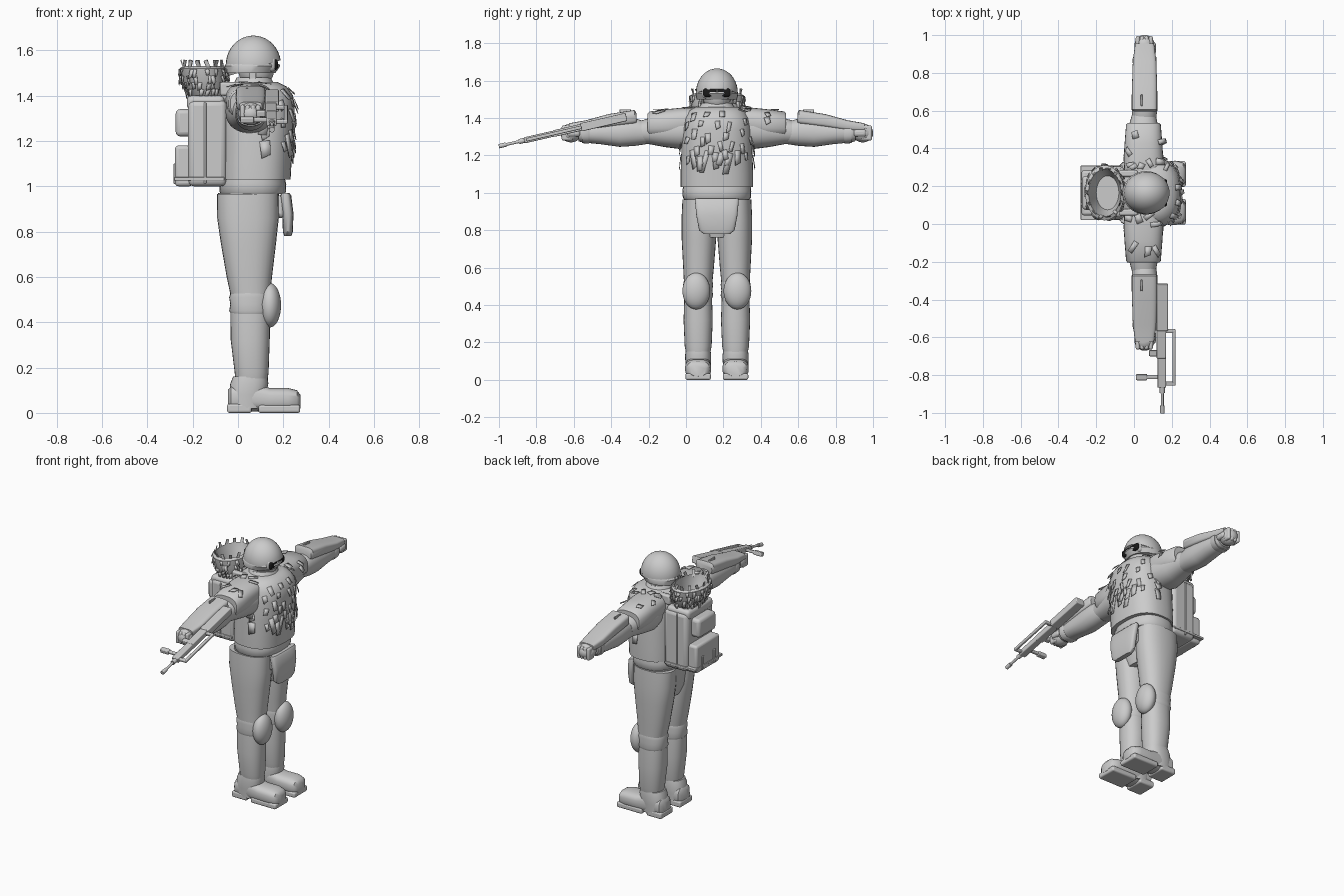
import bpy, bmesh, math, random
from mathutils import Vector, Matrix, Euler
from mathutils.bvhtree import BVHTree

# All sizes below are in hundredths of a unit; side offsets are measured from the body axis.
random.seed(4)
UNIT = 0.01
AXIS_Y = 16.5

old = bpy.data.objects.get("Cube")
if old:
    bpy.data.objects.remove(old)


def make_material(name, colour):
    mat = bpy.data.materials.new(name)
    mat.use_nodes = True
    mat.diffuse_color = colour
    mat.node_tree.nodes["Principled BSDF"].inputs["Base Color"].default_value = colour
    return mat


GREY = make_material("light grey", (0.6, 0.6, 0.6, 1))
BLACK = make_material("lens black", (0.01, 0.01, 0.01, 1))


def finish(name, bm, mat=GREY, bevel=0, matrix=None):
    """Turn a bmesh in hundredths into a shaded object."""
    bmesh.ops.recalc_face_normals(bm, faces=bm.faces)
    if matrix:
        bm.transform(matrix)
    bm.transform(Matrix.Scale(UNIT, 4))
    mesh = bpy.data.meshes.new(name)
    bm.to_mesh(mesh)
    bm.free()
    mesh.materials.append(mat)
    obj = bpy.data.objects.new(name, mesh)
    bpy.context.collection.objects.link(obj)
    if bevel:
        mod = obj.modifiers.new("Rounded edges", "BEVEL")
        mod.width, mod.segments = bevel * UNIT, 3
    bpy.ops.object.select_all(action="DESELECT")
    obj.select_set(True)
    bpy.context.view_layer.objects.active = obj
    bpy.ops.object.shade_smooth_by_angle(angle=math.radians(40))
    return obj


def loft(name, axis, sections, power=2.0, side=1, mat=GREY, matrix=None, count=28):
    """Sections are (position, centre a, centre b, radius a, radius b)."""
    bm = bmesh.new()
    rings = []
    for pos, ca, cb, ra, rb in sections:
        ring = []
        for i in range(count):
            t = math.tau * i / count
            c, s = math.cos(t), math.sin(t)
            a = ca + ra * math.copysign(abs(c) ** (2 / power), c)
            b = cb + rb * math.copysign(abs(s) ** (2 / power), s)
            x, y, z = {"x": (pos, a, b), "y": (a, pos, b), "z": (a, b, pos)}[axis]
            ring.append(bm.verts.new((x, AXIS_Y + side * y, z)))
        rings.append(ring)
    for low, high in zip(rings, rings[1:]):
        for i in range(count):
            j = (i + 1) % count
            bm.faces.new((low[i], low[j], high[j], high[i]))
    bm.faces.new(rings[0])
    bm.faces.new(rings[-1])
    return finish(name, bm, mat, matrix=matrix)


def box(name, xs, ys, zs, bevel=1, side=1, mat=GREY, matrix=None):
    """Rounded box from x, y and z ranges."""
    bm = bmesh.new()
    size = [r[1] - r[0] for r in (xs, ys, zs)]
    mid = [(r[1] + r[0]) / 2 for r in (xs, ys, zs)]
    mid[1] = AXIS_Y + side * mid[1]
    bmesh.ops.create_cube(bm, size=1, matrix=Matrix.Translation(mid) @ Matrix.Diagonal((*size, 1)))
    return finish(name, bm, mat, bevel, matrix)


def ellipsoid(name, centre, radii, side=1, cut=None, mat=GREY):
    """Ellipsoid, optionally cut off on the far side of a (point, normal) plane."""
    bm = bmesh.new()
    mid = (centre[0], AXIS_Y + side * centre[1], centre[2])
    bmesh.ops.create_uvsphere(bm, u_segments=32, v_segments=20, radius=1,
                              matrix=Matrix.Translation(mid) @ Matrix.Diagonal((*radii, 1)))
    if cut:
        geom = bm.verts[:] + bm.edges[:] + bm.faces[:]
        bmesh.ops.bisect_plane(bm, geom=geom, plane_co=cut[0], plane_no=cut[1], clear_outer=True)
        bmesh.ops.holes_fill(bm, edges=[e for e in bm.edges if e.is_boundary])
    return finish(name, bm, mat)


def scatter_leaves(name, target, rays, length, width):
    """Pin hanging cloth tags where rays (origin, direction) meet the target."""
    tree = BVHTree.FromObject(target, bpy.context.evaluated_depsgraph_get())
    bm = bmesh.new()
    for origin, direction in rays:
        hit, normal, _, _ = tree.ray_cast(Vector(origin) * UNIT, Vector(direction))
        if hit is None:
            continue
        down = Vector((0, 0, -1)) if abs(normal.z) < 0.8 else Vector((0, normal.y, -0.3))
        down = (down - normal * down.dot(normal)).normalized()
        down.rotate(Matrix.Rotation(random.uniform(-0.3, 0.3), 3, normal))
        across = normal.cross(down) * width * random.uniform(0.4, 0.6)
        reach = down * length * random.uniform(0.7, 1.3)
        top = hit / UNIT + normal * 0.5
        tip = top + reach + normal * random.uniform(0.2, 1.2)
        skew = down * random.uniform(0, 1.5)
        front = [bm.verts.new(p) for p in (top - across, top + across, tip + across * 0.8 - skew, tip - across)]
        bm.faces.new(front)
    obj = finish(name, bm)
    mod = obj.modifiers.new("Cloth thickness", "SOLIDIFY")
    mod.thickness = 0.3 * UNIT
    return obj


# Head, helmet and goggles
ellipsoid("head", (8, 0, 152), (8, 7.5, 9))
ellipsoid("helmet", (6.8, 0, 153.5), (12.2, 11.2, 13), cut=((6.8, 0, 152), (0.3, 0, -1)))
loft("helmet_rim", "z", [(150, 5.5, 0, 11, 10.8), (153, 6.3, 0, 12.3, 11.5), (154, 6.5, 0, 11.8, 11)],
     matrix=Matrix.Translation((0, 0, 152)) @ Matrix.Shear("XY", 4, (0, 0)) @ Matrix.Translation((0, 0, -152)))
box("goggle_frame", (9, 16.8), (-8, 8), (150.5, 157), 2)
for side in (-1, 1):
    box("goggle_lens", (15, 17.6), (0.2, 7.3), (151.3, 156), 1.2, side, BLACK)
    box("helmet_strap", (5, 8), (7.2, 8.2), (145, 152), 0.4, side)
loft("collar", "z", [(140, 7, 0, 11, 12), (145, 7, 0, 9, 10), (148, 7, 0, 7.5, 8)])

# Torso, vest and belt
vest = loft("vest", "z", [(103, 7.6, 0, 15.6, 19.4), (110, 7.8, 0, 15.8, 19.4), (122, 8.3, 0, 16, 19),
                          (134, 8.5, 0, 16.5, 18.6), (140, 8.3, 0, 16, 17.5), (144, 8, 0, 13.5, 15),
                          (146, 7.5, 0, 10, 11)], 2.5, count=40)
loft("belt", "z", [(96.5, 6.5, 0, 14, 17.5), (97.5, 6.5, 0, 14.6, 18.2), (101, 6.5, 0, 14.8, 18.4),
                   (104, 6.5, 0, 14, 18)], 2.4)
loft("hips", "z", [(76, 5, 0, 10, 9), (82, 4.6, 0, 12, 13), (97, 4.6, 0, 13.5, 17.5)], 2.4)
loft("groin_flap", "z", [(78, 22, 0, 1.6, 7), (80, 22, 0, 2.2, 9.5), (88, 22, 0, 2.5, 11),
                         (96, 21, 0, 2.5, 11.7), (97, 21, 0, 1.6, 11.5)], 3.5)
box("groin_mount", (14, 21), (-9, 9), (86, 96), 2)

for side, word in ((1, "left"), (-1, "right")):
    # Legs, knees and boots
    loft(word + "_thigh", "z", [(52, 5.5, 10, 8.8, 7.6), (60, 5, 9.8, 10, 8.2), (75, 4.6, 9.6, 12.2, 9.2),
                                (86, 4.4, 9.7, 13.6, 9.2), (96.5, 4.3, 9.6, 13.6, 8.8)], 2.3, side)
    loft(word + "_knee_band", "z", [(43.5, 5.4, 10, 8.4, 7.4), (45, 5.4, 10, 9.3, 8), (48, 5.4, 10, 8.8, 7.6),
                                    (51, 5.4, 10, 9.3, 8), (53, 5.4, 10, 8.6, 7.6)], 2.3, side)
    ellipsoid(word + "_knee_pad", (14, 11, 47.5), (5, 7.4, 9.8), side)
    loft(word + "_shin", "z", [(14, 6, 10, 7, 6.4), (18, 6, 10, 7.5, 7.2), (32, 5.4, 10, 8.6, 7.8),
                               (44, 5.4, 10, 8.8, 7.4)], 2.3, side)
    loft(word + "_boot_ankle", "z", [(2, 4, 10, 8, 6.4), (8, 4.2, 10, 8.2, 6.8), (13, 5, 10, 8.4, 7),
                                     (16, 5.4, 10, 7.6, 6.6)], 2.4, side)
    loft(word + "_boot_foot", "x", [(-4.5, 10, 6, 4, 4), (-3, 10, 6.5, 6, 5.4), (6, 10, 7, 6.6, 6.5),
                                    (14, 10, 6, 6.8, 5), (22, 10, 6, 7, 5), (26, 10, 5.6, 6, 4.4),
                                    (27.5, 10, 5, 4, 3)], 2.8, side)
    box(word + "_boot_heel", (-4.8, 6), (3.6, 16.4), (0, 4), 1, side)
    box(word + "_boot_sole", (9, 27.4), (3.2, 16.8), (0, 3.5), 1, side)

    # Arms with armour plates
    loft(word + "_upper_arm", "y", [(12, 6, 134, 10, 9), (20, 5, 133, 10.5, 9.5), (28, 5, 133, 9, 8.5),
                                    (36, 5, 133, 7.6, 7), (41, 5.2, 132.5, 6.4, 6)], 2.2, side)
    loft(word + "_forearm", "y", [(38, 5.3, 132, 6.2, 6), (44, 5.6, 132.5, 6.8, 7.4), (52, 5.6, 132, 6.8, 7.4),
                                  (62, 5.6, 132, 6.3, 6), (72, 5.6, 132, 5.8, 5), (74, 5.6, 132, 5, 4.4)], 2.2, side)
    loft(word + "_wrist_cuff", "y", [(68, 5.6, 132, 6, 5.4), (69, 5.6, 132, 6.4, 5.7), (72, 5.6, 132, 6.2, 5.4)], 2.4, side)
    ellipsoid(word + "_fist", (5.6, 78, 132), (5.4, 5.6, 5), side)
    box(word + "_thumb", (8, 11.6), (73, 80), (130, 134), 1.5, side)
    for finger in range(4):
        x = 2 + finger * 2.3
        box(word + "_finger", (x - 1.1, x + 1.1), (77, 83), (128, 136), 1, side)
    loft(word + "_forearm_guard", "y", [(43, 5.6, 140, 5.8, 2.6), (44, 5.6, 140.5, 6.6, 3.8), (58, 5.6, 138.5, 6.6, 3.6),
                                        (70, 5.6, 136, 6.2, 2.8), (79, 5.6, 135, 5, 2.2)], 4, side)
    box(word + "_guard_clip", (3.5, 4.5), (46, 52), (143, 144.6), 0.3, side)
    pad = loft(word + "_shoulder_pad", "y", [(11, 5, 138, 10, 7.5), (18, 5, 138, 10.5, 7.6), (26, 5, 137, 10, 7.8),
                                             (36, 5, 136.5, 9.2, 7), (37, 5, 136.5, 8.4, 6)], 2.6, side)
    rays = [((random.uniform(-3, 16), AXIS_Y + side * random.uniform(13, 30), 170), (0, 0, -1)) for _ in range(9)]
    scatter_leaves(word + "_shoulder_tags", pad, rays, 5, 3)
    box(word + "_pack_strap", (-8, 2), (8.5, 12), (140, 146), 1, side)

# Tags and hanging strips on the vest
rays = []
for row in range(6):
    for column in range(9):
        y = (column - 4) * 4 + random.uniform(-1.5, 1.5)
        rays.append(((60, AXIS_Y + y, 120 + row * 4.6 + random.uniform(-2, 2)), (-1, 0, 0)))
scatter_leaves("vest_tags", vest, rays[::2], 5, 2.6)
rays = [((60, AXIS_Y + y, 121 + random.uniform(-3, 2)), (-1, 0, 0)) for y in range(-13, 14, 4)]
scatter_leaves("vest_strips", vest, rays, 10, 3)
rays = [((20, AXIS_Y + side * 60, 120 + k * 5), (-0.2, -side, 0)) for side in (-1, 1) for k in range(3)]
scatter_leaves("vest_side_tags", vest, rays, 6, 4)

# Backpack
box("backpack", (-22, -5), (-14, 14), (100, 138), 2.5)
box("backpack_seam", (-15, -14), (-14.4, 14.4), (101, 137), 0.4)
box("backpack_lid", (-22.6, -6), (-13, 13), (134, 140), 2)
box("backpack_upper_pocket", (-27.5, -20), (-9, 9), (122, 134), 2)
box("backpack_lower_pocket", (-27.8, -20), (-12, 12), (100, 118), 1.5)
box("backpack_bottom_band", (-28.2, -6), (-14.4, 14.4), (102.5, 104), 0.3)
for side in (-1, 1):
    box("backpack_buckle", (-28.4, -27), (5, 7), (101, 110), 0.4, side)

# Leafy spare helmet carried upside down on the pack
shell = loft("spare_helmet", "z", [(137, -13, 0, 7, 8), (141, -14, 0, 8.5, 11.5), (147, -15, 0, 10, 14),
                                   (152, -15.5, 0, 10.3, 14.6), (153, -15.5, 0, 8.6, 12.6), (150, -15, 0, 8, 12),
                                   (143, -14, 0, 6, 9)])
rays = []
for row in range(4):
    for step in range(22):
        turn = math.tau * (step + random.random()) / 22
        c, s = math.cos(turn), math.sin(turn)
        rays.append(((-14 + 40 * c, AXIS_Y + 40 * s, 143 + row * 2.9), (-c, -s, 0)))
scatter_leaves("spare_helmet_leaves", shell, rays, 3.5, 1.8)
for step in range(14):
    turn = math.tau * step / 14
    spot = Vector((-15.5 + 9 * math.cos(turn), AXIS_Y + 13 * math.sin(turn), 153.5))
    bm = bmesh.new()
    spin = Euler((random.uniform(-0.5, 0.5), random.uniform(-0.5, 0.5), turn)).to_matrix().to_4x4()
    bmesh.ops.create_cube(bm, size=1, matrix=Matrix.Translation(spot) @ spin @ Matrix.Diagonal((0.5, 1.7, 4.5, 1)))
    finish("rim_leaf", bm)

# Rifle lying on its side in the right hand, built level and then tilted
TILT = Matrix.Translation((0, -65, 133)) @ Matrix.Rotation(0.226, 4, "X") @ Matrix.Translation((0, 65 - AXIS_Y, 0))
for name, start, end, radius in (("barrel", -101, -84, 0.8), ("muzzle", -101, -97, 1.2), ("front_band", -90, -86, 1.4)):
    loft("rifle_" + name, "y", [(start, 15, 0, radius, radius), (end, 15, 0, radius, radius)], matrix=TILT, count=14)
for name, xs, ys, half in (("handguard", (12.5, 17), (-87, -70), 1.6), ("receiver", (12, 17), (-71, -54), 1.8),
                           ("stock", (12, 18), (-56, -31), 2.2), ("handle_bar", (20.3, 22), (-86, -55.5), 0.9),
                           ("handle_front", (16, 22), (-86, -84), 0.9), ("handle_rear", (16, 22), (-57.5, -55.5), 0.9),
                           ("bipod_leg", (2, 14), (-82.5, -80.5), 0.9), ("bipod_foot", (1, 7), (-83, -80), 1.3),
                           ("pistol_grip", (8, 13), (-70, -67), 1.3), ("magazine", (6, 13), (-56, -50), 1.3)):
    box("rifle_" + name, xs, ys, (-half, half), 0.5, matrix=TILT)
